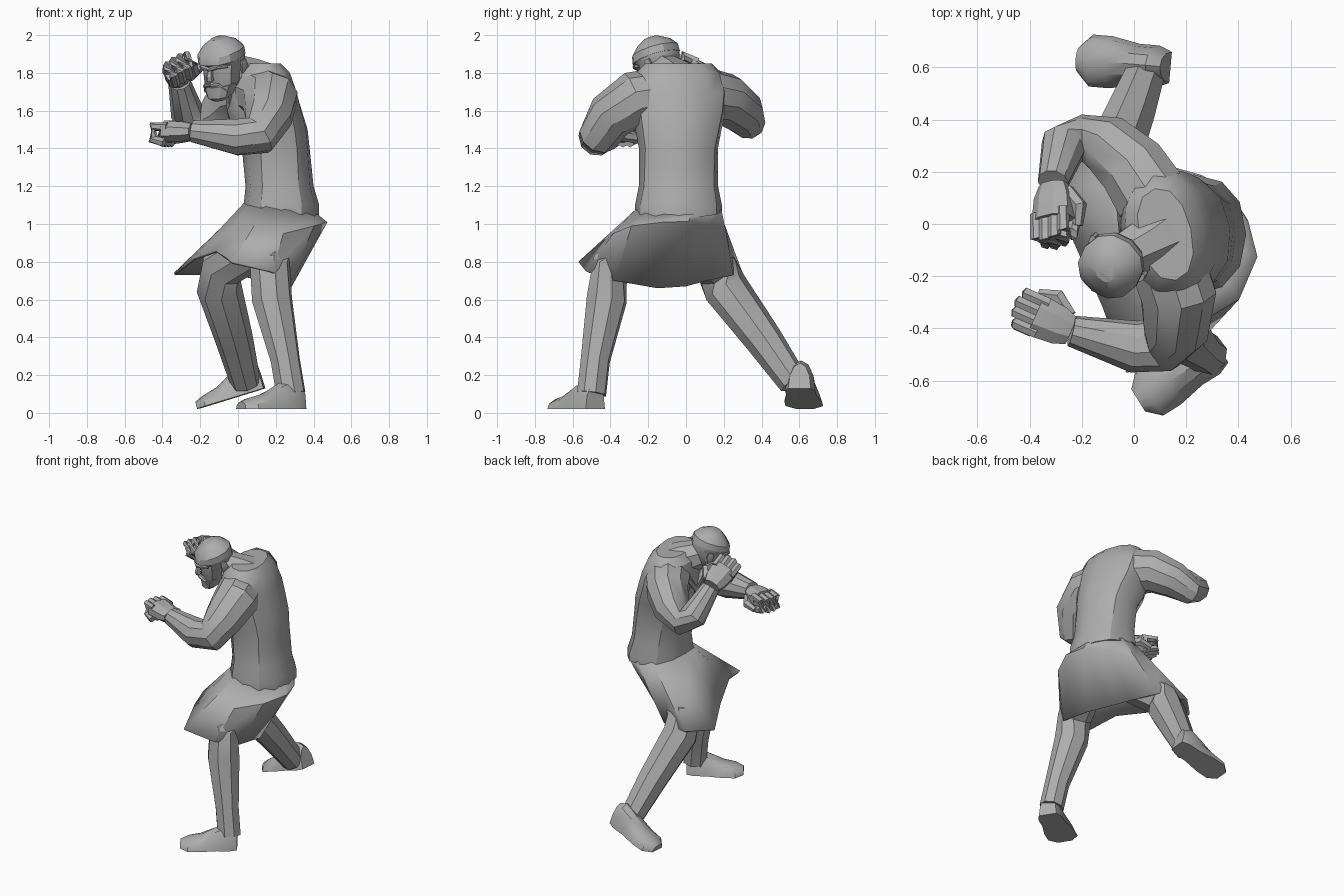
import bpy, bmesh
from math import sin, cos, pi, radians, copysign
from mathutils import Vector, Matrix

default_cube = bpy.data.objects.get("Cube")
if default_cube:
    bpy.data.objects.remove(default_cube, do_unlink=True)

shade = 0.42
grey = (shade, shade, shade, 1)
material = bpy.data.materials.new("plain grey")
material.use_nodes = True
material.diffuse_color = grey
material.node_tree.nodes["Principled BSDF"].inputs["Base Color"].default_value = grey


def loft(name, rings, matrix=None, capped=True):
    """Skin a list of equally long point rings."""
    bm = bmesh.new()
    rows = [[bm.verts.new(point) for point in ring] for ring in rings]
    count = len(rows[0])
    for low, high in zip(rows, rows[1:]):
        for i in range(count):
            j = (i + 1) % count
            bm.faces.new((low[i], low[j], high[j], high[i]))
    if capped:
        bm.faces.new(rows[0][::-1])
        bm.faces.new(rows[-1])
    if matrix:
        bm.transform(matrix)
    bmesh.ops.recalc_face_normals(bm, faces=bm.faces)
    mesh = bpy.data.meshes.new(name)
    bm.to_mesh(mesh)
    bm.free()
    mesh.materials.append(material)
    obj = bpy.data.objects.new(name, mesh)
    bpy.context.collection.objects.link(obj)
    bpy.ops.object.select_all(action="DESELECT")
    obj.select_set(True)
    bpy.context.view_layer.objects.active = obj
    bpy.ops.object.shade_smooth_by_angle(angle=radians(32))
    return obj


def tube(name, path, sides=8, flat=1.0, matrix=None, up=(0, 0, 1)):
    """Skin a limb along (x, y, z, radius) stations; flat squashes it along up."""
    points = [Vector(station[:3]) for station in path]
    rings, normal = [], Vector(up)
    for i, point in enumerate(points):
        before, after = points[max(i - 1, 0)], points[min(i + 1, len(points) - 1)]
        tangent = (after - before).normalized()
        normal = normal - tangent * normal.dot(tangent)
        if normal.length < 0.01:
            normal = tangent.orthogonal()
        normal.normalize()
        side = tangent.cross(normal)
        radius = path[i][3]
        turns = [2 * pi * (k + 0.5) / sides for k in range(sides)]
        rings.append([point + radius * (side * cos(t) + normal * sin(t) * flat) for t in turns])
    return loft(name, rings, matrix)


def oval(centre_x, centre_y, z, radius_x, radius_y, yaw=0.0, sides=12):
    """Slightly boxy oval ring, turned by yaw."""
    ring = []
    for k in range(sides):
        t = 2 * pi * k / sides
        x = radius_x * copysign(abs(cos(t)) ** 0.9, cos(t))
        y = radius_y * copysign(abs(sin(t)) ** 0.9, sin(t))
        ring.append((centre_x + x * cos(yaw) - y * sin(yaw),
                     centre_y + x * sin(yaw) + y * cos(yaw), z))
    return ring


# Jacket: tail, waist, chest and sloping shoulders, twisting as it rises; the tail dips behind
jacket = [(0.23, 1.1, 0.2, 0.23), (0.22, 1.2, 0.18, 0.21), (0.21, 1.3, 0.18, 0.21),
          (0.2, 1.4, 0.18, 0.21), (0.17, 1.5, 0.2, 0.23), (0.14, 1.6, 0.2, 0.25),
          (0.13, 1.7, 0.18, 0.26), (0.12, 1.8, 0.15, 0.23), (0.12, 1.85, 0.1, 0.18)]
jacket_rings = [oval(x, -0.04, z, rx, ry, 0.3 * (z - 1.1)) for x, z, rx, ry in jacket]
tail = [(x, y, z - 0.15 * x) for x, y, z in jacket_rings[0]]
loft("jacket", [tail] + jacket_rings)

# Lapels crossing the chest
for word, side in (("left", -1), ("right", 1)):
    tube(word + "_lapel", [(0.03, side * 0.12 - 0.04, 1.8, 0.03), (-0.05, side * 0.09 - 0.04, 1.7, 0.03),
                           (-0.04, -0.04, 1.6, 0.03), (0.02, -side * 0.05 - 0.04, 1.4, 0.03)],
         6, 0.6, up=(-1, 0, 1))

# Skirt: an even waist, a hem draped over both knees, and hips bulging behind
hem = [(-0.24, -0.05, 0.82), (-0.34, 0.16, 0.74), (-0.2, 0.3, 0.74), (0, 0.25, 0.73),
       (0.11, 0.11, 0.7), (0.2, 0, 0.67), (0.28, -0.15, 0.66), (0.28, -0.38, 0.7),
       (0.18, -0.53, 0.75), (-0.03, -0.57, 0.8), (-0.12, -0.32, 0.86)]
waist, hips = [], []
for i, point in enumerate(hem):
    turn = pi - 2 * pi * i / len(hem)
    waist.append(Vector((0.23 + 0.2 * cos(turn), 0.23 * sin(turn) - 0.04, 1.08 - 0.03 * cos(turn))))
    bulge = Vector((0.12, 0, 0.14)) * max(0, cos(turn))
    hips.append(waist[-1].lerp(Vector(point), 0.45) + bulge)
skirt = loft("skirt", [waist, hips, hem], capped=False)
skirt.modifiers.new("cloth thickness", "SOLIDIFY").thickness = 0.015

# Legs
tube("left_leg", [(0.24, -0.16, 0.93, 0.12), (0.17, -0.4, 0.77, 0.11), (0.18, -0.42, 0.6, 0.11),
                  (0.25, -0.48, 0.28, 0.08), (0.28, -0.5, 0.1, 0.08)])
tube("right_leg", [(0.12, 0, 0.9, 0.12), (-0.09, 0.16, 0.77, 0.12), (-0.1, 0.21, 0.66, 0.12),
                   (-0.02, 0.41, 0.39, 0.1), (0.04, 0.57, 0.16, 0.08)])


def shoe(name, heel, yaw, pitch):
    """Flat-soled shoe pointing along local +x from the heel."""
    profile = [(0, 0.06, 0.14), (0.05, 0.08, 0.17), (0.13, 0.08, 0.14), (0.24, 0.1, 0.08),
               (0.32, 0.1, 0.06), (0.37, 0.05, 0.04)]
    turns = [pi * k / 6 for k in range(7)]
    rings = [[(along, -width * cos(t), height * sin(t)) for t in turns] for along, width, height in profile]
    turn = Matrix.Rotation(radians(yaw), 4, "Z") @ Matrix.Rotation(radians(pitch), 4, "Y")
    loft(name, rings, Matrix.Translation(heel) @ turn)


shoe("left_shoe", (0.33, -0.48, 0.02), 212, 0)
shoe("right_shoe", (0.14, 0.6, 0.13), 175, 17)

# Arms with heavy shoulders
tube("left_arm", [(0.12, -0.13, 1.68, 0.15), (0.17, -0.27, 1.66, 0.15), (0.16, -0.4, 1.57, 0.13),
                  (0.11, -0.46, 1.47, 0.11), (0, -0.47, 1.46, 0.1), (-0.24, -0.41, 1.49, 0.06)], 10)
tube("right_arm", [(0.07, 0.1, 1.68, 0.15), (0, 0.21, 1.66, 0.14), (-0.1, 0.3, 1.59, 0.12),
                   (-0.2, 0.33, 1.54, 0.09), (-0.27, 0.3, 1.59, 0.09), (-0.31, 0.16, 1.75, 0.06)], 10)


def fist(name, wrist, forward, back, thumb_side):
    """Curled hand: local x runs to the knuckles, z to the back of the hand."""
    x = Vector(forward).normalized()
    y = Vector(back).cross(x).normalized()
    matrix = Matrix.Translation(wrist) @ Matrix((x, y, x.cross(y))).transposed().to_4x4()
    tube(name + "_palm", [(0, 0, 0, 0.06), (0.05, 0, 0, 0.08), (0.15, 0, 0, 0.09)], 8, 0.7, matrix)
    thick = 0.025
    for i in range(4):
        across = (i - 1.5) * 0.04
        reach = 0.2 + 0.03 * sin((i + 0.7) * 0.8)
        tube(f"{name}_finger_{i + 1}",
             [(0.12, across, thick, thick), (reach, across, thick, thick),
              (reach, across, -0.04, thick), (0.14, across, -0.06, thick)], 6, 1, matrix)
    tube(name + "_thumb", [(0.03, thumb_side * 0.05, -0.02, 0.03), (0.1, thumb_side * 0.1, -0.03, 0.03),
                           (0.17, thumb_side * 0.08, -0.05, 0.02)], 6, 1, matrix)


fist("left_hand", (-0.24, -0.41, 1.49), (-0.9, 0.4, 0), (0, 0, 1), -1)
fist("right_hand", (-0.31, 0.15, 1.76), (0, -0.9, 0.4), (-0.5, 0.4, 0.7), 1)

# Neck and head, the head turned and bowed
tube("neck", [(0.12, -0.04, 1.73, 0.14), (0.05, -0.08, 1.78, 0.11), (-0.05, -0.13, 1.82, 0.09)])
head = (Matrix.Translation((-0.08, -0.15, 1.84)) @ Matrix.Rotation(radians(-38), 4, "Z")
        @ Matrix.Rotation(radians(20), 4, "X"))


def head_part(name, rows, grow=1.0):
    """Loft rows of (height, half width, front, back) in the head's own frame."""
    loft(name, [oval(0, (front + back) / 2, z, half * grow, (back - front) / 2 * grow)
                for z, half, front, back in rows], head)


skull = [(-0.14, 0.05, -0.11, -0.03), (-0.08, 0.1, -0.12, 0.07), (0.02, 0.11, -0.1, 0.13),
         (0.04, 0.12, -0.12, 0.13), (0.08, 0.12, -0.11, 0.13), (0.12, 0.09, -0.07, 0.1),
         (0.15, 0.04, -0.03, 0.05)]
head_part("head", skull)
head_part("hair_cap", skull[3:], 1.03)
head_part("beard", [(-0.16, 0.04, -0.12, -0.05), (-0.14, 0.07, -0.14, 0), (-0.08, 0.1, -0.13, 0.03)])
tube("nose", [(0, -0.1, 0.03, 0.01), (0, -0.13, -0.02, 0.02), (0, -0.13, -0.04, 0.02)], 6, 1, head)
for word, side in (("left", 1), ("right", -1)):
    tube(word + "_brow", [(0, -0.12, 0.02, 0.014), (side * 0.05, -0.11, 0.03, 0.014),
                          (side * 0.09, -0.07, 0.02, 0.01)], 6, 0.8, head)
    tube(word + "_moustache", [(0, -0.13, -0.06, 0.014), (side * 0.04, -0.12, -0.07, 0.014),
                               (side * 0.07, -0.1, -0.11, 0.01)], 6, 0.8, head)
    tube(word + "_ear", [(side * 0.11, 0.02, -0.05, 0.014), (side * 0.12, 0.03, -0.01, 0.026),
                         (side * 0.12, 0.03, 0.02, 0.02)], 6, 0.5, head, (1, 0, 0))
